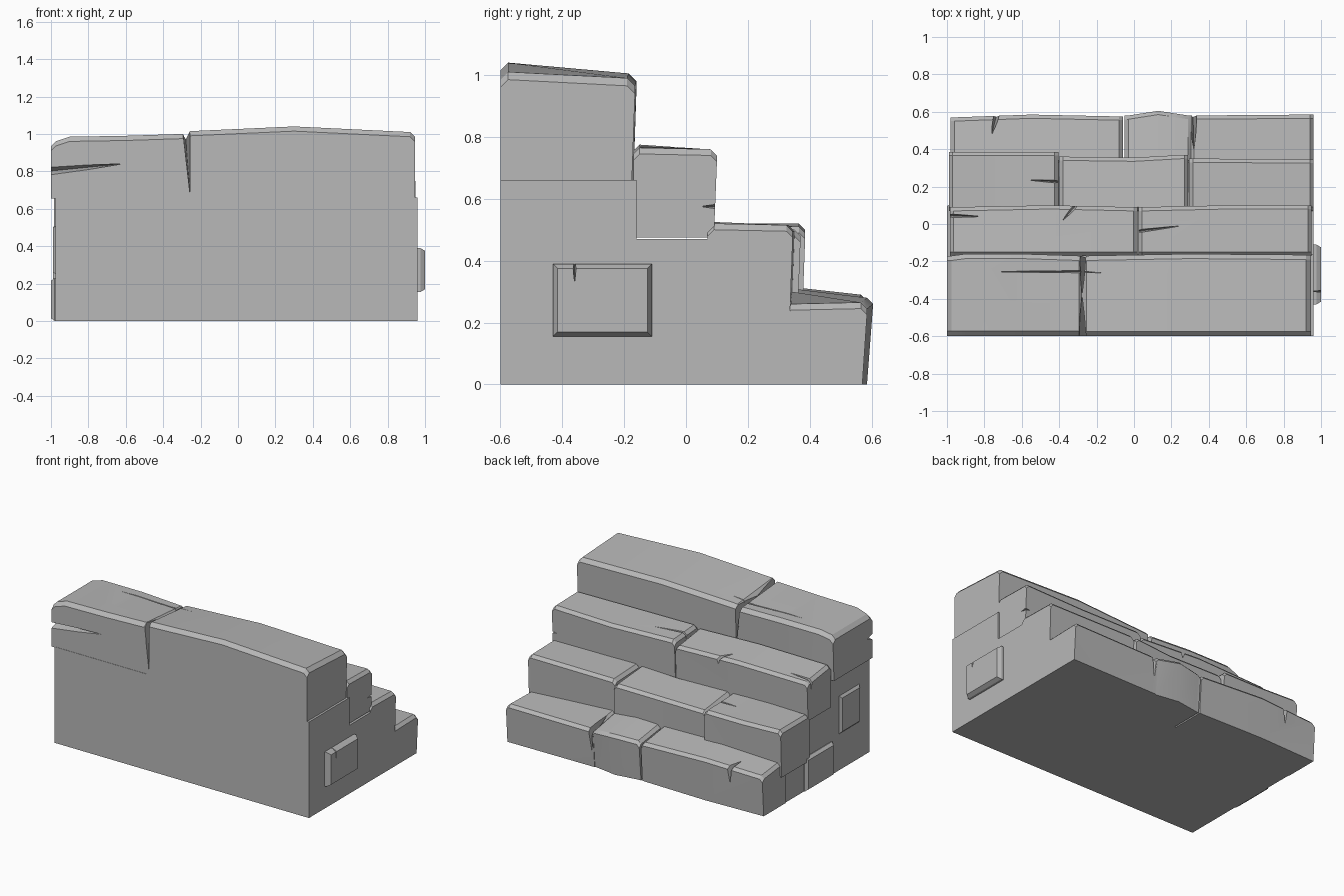
import bpy
import bmesh
import math
from mathutils import Vector

if "Cube" in bpy.data.objects:
    bpy.data.objects.remove(bpy.data.objects["Cube"], do_unlink=True)

stone = bpy.data.materials.new("grey stone")
stone.use_nodes = True
colour = (0.48, 0.48, 0.48, 1)
stone.diffuse_color = colour
stone.node_tree.nodes["Principled BSDF"].inputs["Base Color"].default_value = colour


def finish(bm, name):
    """Turn a bmesh into a stone-coloured object."""
    bmesh.ops.recalc_face_normals(bm, faces=bm.faces)
    mesh = bpy.data.meshes.new(name)
    bm.to_mesh(mesh)
    bm.free()
    mesh.materials.append(stone)
    obj = bpy.data.objects.new(name, mesh)
    bpy.context.collection.objects.link(obj)
    return obj


def loft(name, rings):
    """Skin a row of matching cross-sections and cap both ends."""
    bm = bmesh.new()
    loops = [[bm.verts.new(p) for p in ring] for ring in rings]
    for a, b in zip(loops, loops[1:]):
        for i in range(len(a)):
            j = (i + 1) % len(a)
            bm.faces.new((a[i], a[j], b[j], b[i]))
    bm.faces.new(loops[0])
    bm.faces.new(loops[-1])
    return finish(bm, name)


def block(name, front, bottom, stations, chip=0.02, lean=0.01):
    """Worn stone: stations are (x, back y, front top z, back top z)."""
    def ring(x, back, z_front, z_back, drop=0):
        z_front, z_back = z_front - drop, z_back - drop
        return [(x, front, bottom),
                (x, front, z_front - chip),
                (x, front + chip, z_front),
                (x, back - chip, z_back),
                (x, back, z_back - chip),
                (x, back - lean, bottom)]

    first, last = stations[0], stations[-1]
    rings = [ring(*first, drop=chip)]
    rings.append(ring(first[0] + chip, *first[1:]))
    rings += [ring(*s) for s in stations[1:-1]]
    rings.append(ring(last[0] - chip, *last[1:]))
    rings.append(ring(*last, drop=chip))
    return loft(name, rings)


def crack(target, tip, mouth, side, depth):
    """Cut a wedge that widens from tip to mouth and narrows with depth."""
    tip, mouth, side, depth = map(Vector, (tip, mouth, side, depth))
    bm = bmesh.new()
    outside = -0.3 * depth
    points = [tip + outside, mouth + side + outside, mouth - side + outside,
              tip + depth * 0.3, mouth + depth]
    for p in points:
        bm.verts.new(p)
    bmesh.ops.convex_hull(bm, input=bm.verts)
    cutter = finish(bm, "crack_cutter")
    cutter.hide_render = True
    mod = target.modifiers.new("crack", "BOOLEAN")
    mod.operation = "DIFFERENCE"
    mod.solver = "EXACT"
    mod.object = cutter
    bpy.context.view_layer.objects.active = target
    bpy.ops.object.modifier_apply(modifier=mod.name)
    bpy.data.objects.remove(cutter, do_unlink=True)


def side_slab(name, x_in, x_out, y0, y1, z0, z1, inset=0.015):
    """Stone standing slightly proud of an end wall."""
    def ring(x, d):
        return [(x, y0 + d, z0 + d), (x, y1 - d, z0 + d),
                (x, y1 - d, z1 - d), (x, y0 + d, z1 - d)]
    return loft(name, [ring(x_in, 0), ring((x_in + x_out) / 2, 0), ring(x_out, inset)])


# Solid core behind and under the steps
profile = [(-0.6, 0), (0.33, 0), (0.33, 0.47), (-0.16, 0.47), (-0.16, 0.66), (-0.6, 0.66)]
core = loft("stair_core", [[(x, y, z) for y, z in profile] for x in (-0.975, 0.96)])

# Top step
top_a = block("top_step_end_block", -0.598, 0.655,
              [(-1, -0.17, 0.96, 0.96), (-0.9, -0.16, 0.985, 0.98),
               (-0.6, -0.16, 0.99, 0.98), (-0.27, -0.17, 1, 0.97)], chip=0.025)
top_b = block("top_step_long_block", -0.6, 0.655,
              [(-0.28, -0.17, 1.015, 0.98), (0.3, -0.16, 1.04, 1.005),
               (0.945, -0.165, 1.01, 0.99)], chip=0.025)

# Third step
third_a = block("third_step_end_block", -0.17, 0.475,
                [(-0.985, 0.09, 0.77, 0.74), (-0.45, 0.1, 0.775, 0.75),
                 (0.018, 0.09, 0.76, 0.73)])
third_b = block("third_step_long_block", -0.17, 0.475,
                [(0.024, 0.09, 0.775, 0.76), (0.5, 0.1, 0.77, 0.75),
                 (0.95, 0.1, 0.765, 0.76)])

# Second step
second_a = block("second_step_end_block", 0.07, 0.2,
                 [(-0.99, 0.385, 0.52, 0.52), (-0.7, 0.385, 0.525, 0.51),
                  (-0.405, 0.385, 0.52, 0.51)])
second_b = block("second_step_middle_block", 0.07, 0.2,
                 [(-0.4, 0.36, 0.52, 0.49), (0, 0.355, 0.51, 0.49),
                  (0.29, 0.37, 0.52, 0.5)])
second_c = block("second_step_far_block", 0.07, 0.2,
                 [(0.295, 0.35, 0.525, 0.515), (0.96, 0.345, 0.52, 0.515)])

# Bottom step
first_a = block("bottom_step_end_block", 0.32, 0,
                [(-0.98, 0.57, 0.3, 0.275), (-0.55, 0.585, 0.315, 0.29),
                 (-0.06, 0.575, 0.3, 0.27)], lean=0.015)
first_b = block("bottom_step_middle_block", 0.32, 0,
                [(-0.05, 0.58, 0.3, 0.27), (0.13, 0.605, 0.31, 0.28),
                 (0.31, 0.58, 0.3, 0.26)], lean=0.02)
first_c = block("bottom_step_far_block", 0.32, 0,
                [(0.3, 0.58, 0.3, 0.26), (0.96, 0.585, 0.26, 0.265)], lean=0.015)

# Worn cracks in the end block of the top step and the joint beside it
crack(top_a, (-0.62, -0.6, 0.84), (-1.02, -0.6, 0.8), (0, 0, 0.028), (0, 0.06, 0))
crack(top_a, (-0.72, -0.255, 0.99), (-0.26, -0.255, 0.99), (0, 0.012, 0), (0, 0, -0.06))
crack(top_b, (-0.1, -0.265, 1.02), (-0.29, -0.255, 1.01), (0, 0.01, 0), (0, 0, -0.05))
for y in (-0.61, -0.15):
    for stone_block in (top_a, top_b):
        crack(stone_block, (-0.28, -0.38, 1), (-0.275, y, 1), (0.025, 0, 0), (0.02, 0, -0.34))

# Smaller chips along the lower steps
crack(third_a, (-0.38, 0.02, 0.76), (-0.31, 0.1, 0.75), (0.025, 0, 0), (0, 0, -0.06))
crack(third_a, (-0.82, 0.04, 0.76), (-1, 0.045, 0.75), (0, 0.015, 0), (0, 0, -0.08))
crack(third_b, (0.25, -0.01, 0.77), (0.01, -0.04, 0.77), (0, 0.012, 0), (0, 0, -0.05))
crack(third_b, (0.95, 0.05, 0.575), (0.95, 0.11, 0.575), (0, 0, 0.01), (-0.04, 0, 0))
crack(second_a, (-0.56, 0.235, 0.52), (-0.39, 0.225, 0.52), (0, 0.012, 0), (0, 0, -0.05))
crack(first_a, (-0.76, 0.48, 0.3), (-0.73, 0.6, 0.28), (0.025, 0, 0), (0, 0, -0.14))
crack(first_c, (0.32, 0.4, 0.29), (0.315, 0.6, 0.26), (0.03, 0, 0), (0, 0, -0.17))

# Loose slabs in the end walls
slab = side_slab("right_wall_slab", 0.95, 1, -0.43, -0.11, 0.155, 0.39)
crack(slab, (1, -0.36, 0.33), (1, -0.36, 0.4), (0, 0.008, 0), (-0.05, 0, 0))
side_slab("left_wall_upper_slab", -0.96, -0.99, -0.49, -0.27, 0.25, 0.51)
side_slab("left_wall_lower_slab", -0.96, -1, -0.19, 0.11, 0, 0.23)

# Soft worn faces with crisp edges
bpy.ops.object.select_all(action="DESELECT")
for obj in bpy.context.scene.objects:
    if obj.type == "MESH":
        obj.select_set(True)
        bpy.context.view_layer.objects.active = obj
bpy.ops.object.shade_smooth_by_angle(angle=math.radians(28))
